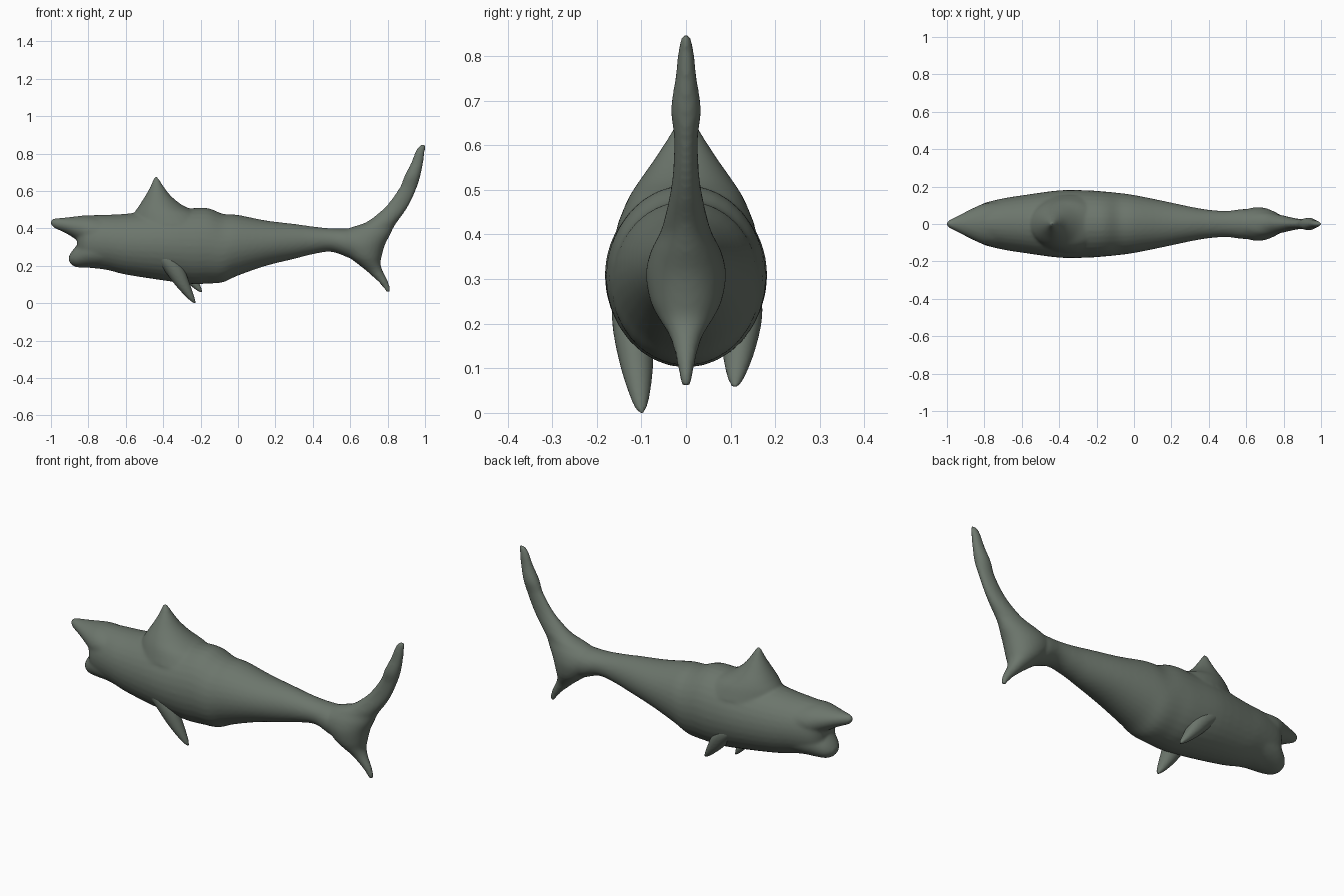
import bpy, bmesh
from math import cos, sin, pi
from mathutils import Vector

if "Cube" in bpy.data.objects:
    bpy.data.objects.remove(bpy.data.objects["Cube"])

# Single skin colour
skin = bpy.data.materials.new("grey green skin")
skin.use_nodes = True
skin.diffuse_color = (0.15, 0.18, 0.15, 1)
shader = skin.node_tree.nodes["Principled BSDF"]
shader.inputs["Base Color"].default_value = skin.diffuse_color
shader.inputs["Roughness"].default_value = 0.7

SIDES = 32
STEPS = 4


def smooth_stations(rows):
    """Catmull-Rom interpolation between the measured stations."""
    rows = [Vector(r) for r in rows]
    padded = [rows[0]] + rows + [rows[-1]]
    result = []
    for a, b, c, d in zip(padded, padded[1:], padded[2:], padded[3:]):
        for step in range(STEPS):
            t = step / STEPS
            result.append(0.5 * (2 * b + (c - a) * t
                                 + (2 * a - 5 * b + 4 * c - d) * t ** 2
                                 + (3 * b - a - 3 * c + d) * t ** 3))
    return result + [rows[-1]]


def loft(bm, rows, upright=False, side=0.0):
    """Oval rings; each row is (position, low edge, high edge, half width).
    Lengthwise rings span z, upright rings span x."""
    rings = []
    for place, low, high, half in smooth_stations(rows):
        middle, reach = (low + high) / 2, (high - low) / 2
        ring = []
        for i in range(SIDES):
            angle = 2 * pi * i / SIDES
            along = middle + reach * sin(angle)
            across = side + half * cos(angle)
            point = (along, across, place) if upright else (place, across, along)
            ring.append(bm.verts.new(point))
        rings.append(ring)
    for first, second in zip(rings, rings[1:]):
        for i in range(SIDES):
            j = (i + 1) % SIDES
            bm.faces.new((first[i], first[j], second[j], second[i]))
    bm.faces.new(rings[0])
    bm.faces.new(rings[-1])


def finish(bm, name, voxel, rounds):
    """Turn the lofts into one fused, softly blended object."""
    bmesh.ops.recalc_face_normals(bm, faces=bm.faces)
    mesh = bpy.data.meshes.new(name)
    bm.to_mesh(mesh)
    bm.free()
    obj = bpy.data.objects.new(name, mesh)
    bpy.context.collection.objects.link(obj)
    mesh.materials.append(skin)
    fuse = obj.modifiers.new("fuse", 'REMESH')
    fuse.mode = 'VOXEL'
    fuse.voxel_size = voxel
    fuse.use_smooth_shade = True
    soften = obj.modifiers.new("soften", 'SMOOTH')
    soften.factor = 0.5
    soften.iterations = rounds
    for polygon in mesh.polygons:
        polygon.use_smooth = True
    return obj


body = bmesh.new()

# Trunk, from the back of the mouth to the tail root
loft(body, [
    (-.86, .25, .41, .05), (-.84, .2, .46, .085), (-.8, .19, .47, .112),
    (-.7, .178, .473, .137), (-.6, .153, .478, .153), (-.4, .122, .5, .18),
    (-.25, .103, .508, .18), (-.16, .105, .508, .174), (-.08, .112, .478, .166),
    (0, .148, .472, .155), (.15, .2, .442, .125), (.3, .237, .424, .093),
    (.4, .262, .41, .076), (.5, .275, .4, .07), (.6, .24, .4, .08),
    (.68, .22, .41, .05)])

# Upper jaw with the pointed snout
loft(body, [
    (-1, .42, .44, .008), (-.985, .404, .452, .022), (-.92, .374, .458, .055),
    (-.86, .337, .465, .085), (-.8, .3, .47, .11), (-.7, .28, .46, .12)])

# Lower jaw with the blunt chin
loft(body, [
    (-.905, .225, .25, .02), (-.888, .204, .278, .05), (-.86, .192, .31, .075),
    (-.8, .19, .36, .105), (-.7, .19, .36, .12)])

# Dorsal fin, flaring into the back
loft(body, [
    (.42, -.57, -.13, .155), (.48, -.555, -.2, .13), (.52, -.53, -.29, .105),
    (.57, -.498, -.355, .07), (.62, -.47, -.395, .038), (.66, -.454, -.42, .016),
    (.675, -.448, -.43, .008)], upright=True)

# Forked tail fin, lower tip to upper tip
loft(body, [
    (.055, .796, .812, .007), (.08, .78, .813, .015), (.12, .745, .8, .022),
    (.17, .69, .775, .036), (.21, .64, .762, .06), (.25, .59, .768, .08),
    (.31, .54, .785, .09), (.36, .53, .81, .08), (.4, .59, .83, .06),
    (.43, .68, .847, .05), (.48, .75, .885, .038), (.54, .81, .922, .029),
    (.62, .865, .957, .027), (.68, .89, .975, .034), (.75, .925, .99, .024),
    (.82, .953, 1, .016), (.848, .975, 1.002, .008)], upright=True)

finish(body, "shark_body", 0.009, 5)

# Pectoral fins, the left one swept slightly higher and further back
FIN = [(0, -.238, -.226, .007), (.03, -.274, -.232, .02), (.1, -.338, -.256, .036),
       (.18, -.398, -.286, .045), (.24, -.45, -.322, .042), (.27, -.49, -.35, .028)]
for name, side, lift, shift in (("right_pectoral_fin", -.1, 0, 0),
                                ("left_pectoral_fin", .104, .058, .036)):
    fin = bmesh.new()
    squash = 1 - lift / FIN[-1][0]
    loft(fin, [(lift + z * squash, a + shift, b + shift, w) for z, a, b, w in FIN],
         upright=True, side=side)
    # Lean the root outwards so that it sits on the flank
    for vert in fin.verts:
        vert.co.y += (0.1 if side > 0 else -0.1) * vert.co.z
    finish(fin, name, 0.006, 3)
